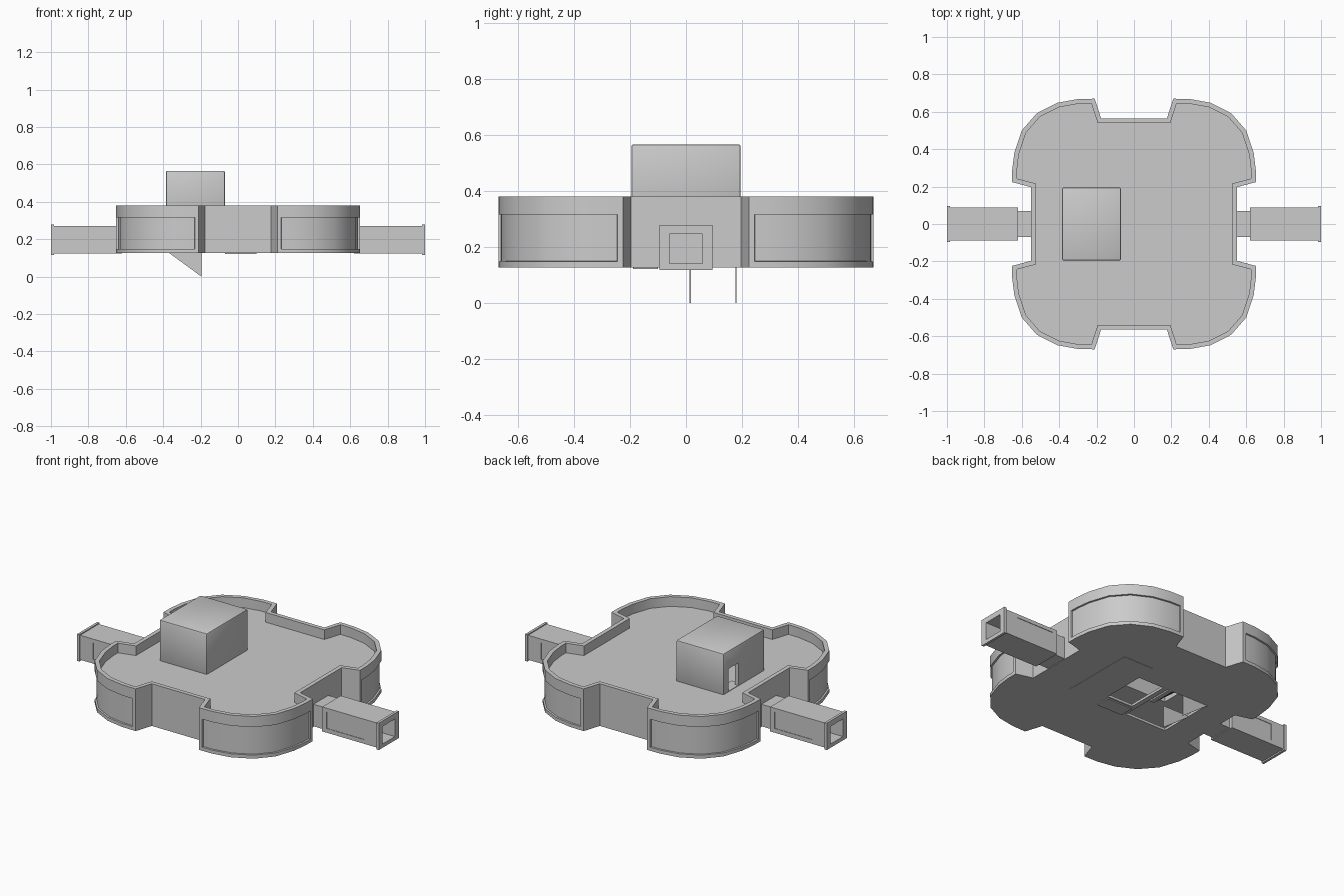
import bpy, bmesh

if "Cube" in bpy.data.objects:
    bpy.data.objects.remove(bpy.data.objects["Cube"])


def finish(bm, name):
    bmesh.ops.recalc_face_normals(bm, faces=bm.faces[:])
    me = bpy.data.meshes.new(name)
    bm.to_mesh(me)
    bm.free()
    ob = bpy.data.objects.new(name, me)
    bpy.context.collection.objects.link(ob)
    return ob


def box(name, x0, x1, y0, y1, z0, z1):
    bm = bmesh.new()
    bmesh.ops.create_cube(bm, size=1)
    for v in bm.verts:
        v.co = ((x0 + x1) / 2 + v.co.x * (x1 - x0),
                (y0 + y1) / 2 + v.co.y * (y1 - y0),
                (z0 + z1) / 2 + v.co.z * (z1 - z0))
    return finish(bm, name)


def extrude(bm, face, vec, keep=False):
    r = bmesh.ops.extrude_face_region(bm, geom=[face])["geom"]
    bmesh.ops.translate(bm, vec=vec, verts=[g for g in r if isinstance(g, bmesh.types.BMVert)])
    if not keep and face.is_valid:
        bmesh.ops.delete(bm, geom=[face], context="FACES_ONLY")
    return [g for g in r if isinstance(g, bmesh.types.BMFace)][0]


def close(bm):
    edges = [e for e in bm.edges if e.is_boundary]
    if edges:
        bmesh.ops.holes_fill(bm, edges=edges)
    bmesh.ops.recalc_face_normals(bm, faces=bm.faces[:])
    bm.normal_update()


def apply_mod(ob, mod):
    bpy.context.view_layer.objects.active = ob
    bpy.ops.object.modifier_apply(modifier=mod.name)


def cut(ob, cutter):
    m = ob.modifiers.new("cut", "BOOLEAN")
    m.operation = "DIFFERENCE"
    m.solver = "EXACT"
    m.object = cutter
    apply_mod(ob, m)
    bpy.data.objects.remove(cutter)


def smooth(ob, angle=0.5):
    bpy.ops.object.select_all(action="DESELECT")
    ob.select_set(True)
    bpy.context.view_layer.objects.active = ob
    bpy.ops.object.shade_smooth_by_angle(angle=angle)


# Plan: one quarter outline (side notch, round lobe, front notch), mirrored four ways
quarter = [(.55, .197), (.652, .224), (.651, .29), (.64, .38), (.6, .5), (.52, .592),
           (.41, .648), (.3, .668), (.21, .67), (.176, .565)]
outline = list(quarter)
outline += [(-x, y) for x, y in reversed(quarter)]
outline += [(-x, -y) for x, y in quarter]
outline += [(x, -y) for x, y in reversed(quarter)]


def base_face(bm, z):
    f = bm.faces.new([bm.verts.new((x, y, z)) for x, y in outline])
    bm.normal_update()
    return f


# Main hall: wall prism, sunken roof behind a parapet, recessed curved wall panels
Z0, ZP, ROOF, TOP = .127, .337, .322, .38
bm = bmesh.new()
mid = extrude(bm, base_face(bm, Z0), (0, 0, ZP - Z0), keep=True)
extrude(bm, mid, (0, 0, TOP - ZP))
close(bm)
top = max(bm.faces, key=lambda f: f.calc_center_median().z)
bmesh.ops.inset_region(bm, faces=[top], thickness=.025, use_even_offset=True)
extrude(bm, top, (0, 0, ROOF - TOP))
bm.normal_update()
for sx in (1, -1):
    for sy in (1, -1):
        lobe = []
        for f in bm.faces:
            c, n = f.calc_center_median(), f.normal
            if (abs(n.z) < .1 and abs(c.z - (Z0 + ZP) / 2) < .01 and sx * c.x > .2
                    and sy * c.y > .215 and n.x * sx > -.05 and n.y * sy > -.05):
                lobe.append(f)
        bmesh.ops.inset_region(bm, faces=lobe, thickness=.021, use_even_offset=True)
        bm.normal_update()
        bmesh.ops.inset_region(bm, faces=lobe, thickness=.001, depth=-.01, use_even_offset=True)
hall = finish(bm, "main_hall")

# Hollow interior, walls of even thickness
bm = bmesh.new()
f = base_face(bm, .142)
bmesh.ops.inset_region(bm, faces=[f], thickness=.03, use_even_offset=True, use_boundary=True)
bmesh.ops.delete(bm, geom=[g for g in bm.faces if g is not f], context="FACES")
extrude(bm, f, (0, 0, .165), keep=True)
close(bm)
cut(hall, finish(bm, "cavity"))

# Stairwell through floor and roof, and a floor hatch
cut(hall, box("c", -.365, -.09, -.175, .175, .1, .35))
cut(hall, box("c", -.06, .11, -.09, .175, .1, .2))
smooth(hall)

# Roof hut over the stairs, with a doorway on its left side
hut = box("stair_hut", -.385, -.07, -.195, .195, .312, .566)
b = hut.modifiers.new("bevel", "BEVEL")
b.width, b.segments = .008, 2
apply_mod(hut, b)
cut(hut, box("c", -.365, -.09, -.175, .175, .28, .547))
cut(hut, box("c", -.42, -.34, .055, .145, .325, .46))
smooth(hut)

# Stairs climbing to the hut doorway
for i in range(10):
    x = -.1 - i * .024
    z = .13 + (i + 1) * .0192
    box("stair_step", x - .026, x, .018, .178, z - .022, z)
box("stair_landing", -.38, -.335, .018, .178, .308, .322)

# Triangular stair side panels hanging under the floor
for y in (.013, .176):
    bm = bmesh.new()
    tri = [bm.verts.new((x, y, z)) for x, z in ((-.38, .135), (-.195, .135), (-.195, 0))]
    extrude(bm, bm.faces.new(tri), (0, .004, 0), keep=True)
    close(bm)
    finish(bm, "stair_side_panel")

# Thin plates under the floor
box("floor_plate", -.07, .1, -.19, -.1, .121, .13)
box("floor_plate_wide", .12, .32, -.17, .3, .1255, .13)

# Corridors: narrow neck, wide tube, end flange, all open through the middle
for s, side in ((1, "right"), (-1, "left")):
    for name, a, c, w, z0, z1 in (("neck", .535, .625, .07, .13, .262),
                                  ("tube", .62, .99, .088, .125, .272),
                                  ("flange", .985, 1.0, .095, .117, .278)):
        xs = sorted((s * a, s * c))
        part = box("corridor_%s_%s" % (name, side), *xs, -w, w, z0, z1)
        xc = sorted((s * (a - .05), s * (c + .05)))
        cut(part, box("c", *xc, -.058, .058, .14, .245))
        if name == "tube":
            for t in (1, -1):
                xp = sorted((s * .65, s * .9))
                yp = sorted((t * .085, t * .1))
                cut(part, box("c", *xp, *yp, .15, .25))
